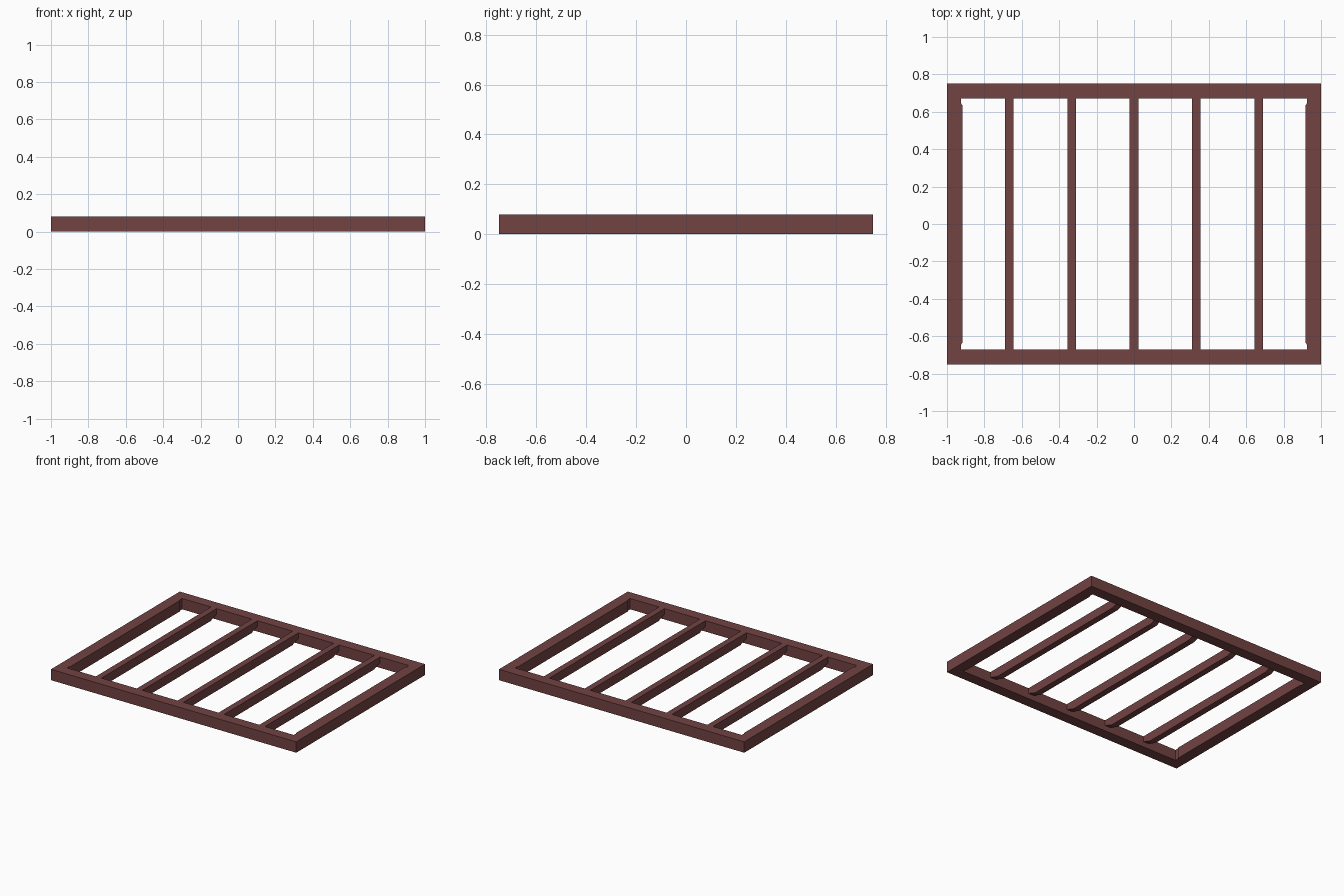
import bpy, bmesh

if "Cube" in bpy.data.objects:
    bpy.data.objects.remove(bpy.data.objects["Cube"])

wood = bpy.data.materials.new("dark_red_wood")
wood.diffuse_color = (0.17, 0.055, 0.055, 1)
wood.use_nodes = True
wood.node_tree.nodes["Principled BSDF"].inputs["Base Color"].default_value = wood.diffuse_color

H = 0.08       # frame height
W = 0.08       # rail width
BAR = 0.046    # slat width


def prism(name, outline, offset):
    """Extrude a closed 3D outline along an offset vector."""
    bm = bmesh.new()
    face = bm.faces.new([bm.verts.new(p) for p in outline])
    grown = bmesh.ops.extrude_face_region(bm, geom=[face])["geom"]
    verts = [g for g in grown if isinstance(g, bmesh.types.BMVert)]
    bmesh.ops.translate(bm, verts=verts, vec=offset)
    bmesh.ops.recalc_face_normals(bm, faces=bm.faces)
    mesh = bpy.data.meshes.new(name)
    bm.to_mesh(mesh)
    bm.free()
    mesh.materials.append(wood)
    obj = bpy.data.objects.new(name, mesh)
    bpy.context.collection.objects.link(obj)
    return obj


# Front and back rails, full width
for name, s in (("front_rail", -1), ("back_rail", 1)):
    y0, y1 = s * 0.75, s * (0.75 - W)
    prism(name, [(-1, y0, 0), (1, y0, 0), (1, y1, 0), (-1, y1, 0)], (0, 0, H))

# Side rails between them, a touch thinner at the ends
for name, s in (("left_rail", -1), ("right_rail", 1)):
    pts = [(1, -0.67), (1, 0.67), (0.924, 0.67), (0.924, 0.645),
           (0.918, 0.635), (0.918, -0.635), (0.924, -0.645), (0.924, -0.67)]
    prism(name, [(s * x, y, 0) for x, y in pts], (0, 0, H))

# Slats, flush on top, with the underside cut back at both ends
side = [(-0.67, H), (0.67, H), (0.67, 0.04), (0.60, 0.015),
        (-0.60, 0.015), (-0.67, 0.04)]
for i in range(5):
    x = (i - 2) / 3 - BAR / 2
    prism(f"slat_{i + 1}", [(x, y, z) for y, z in side], (BAR, 0, 0))
